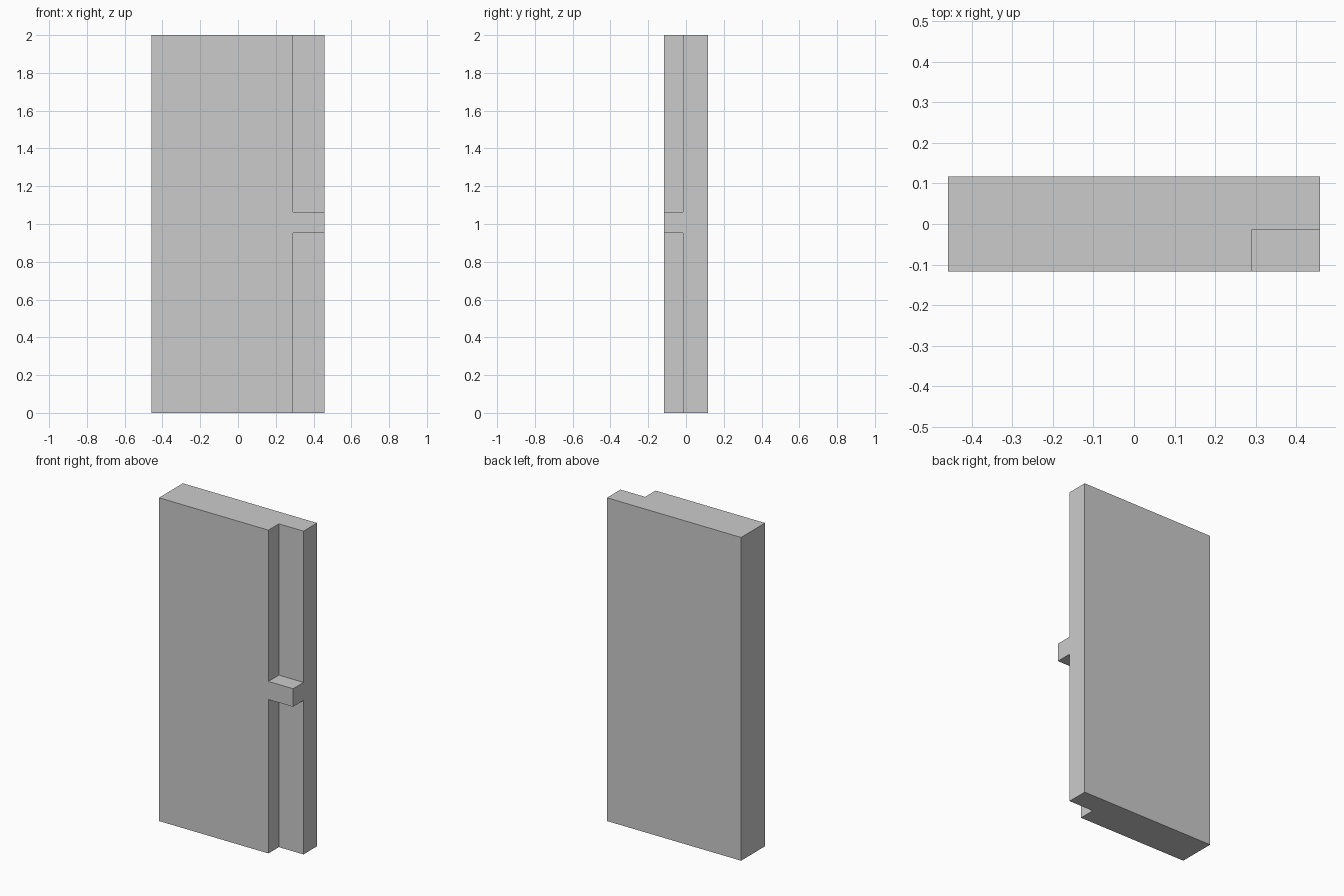
import bpy

if "Cube" in bpy.data.objects:
    bpy.data.objects.remove(bpy.data.objects["Cube"])

HALF_W, HALF_D, HEIGHT = 0.459, 0.117, 2.0
NOTCH_X, NOTCH_Y = 0.29, -0.015        # inner corner of the edge recess
BAR_BOTTOM, BAR_TOP = 0.952, 1.064     # bridge left between the recesses
OVER = 0.1                             # cutter overshoot


def box(name, lo, hi):
    """Axis-aligned box between two corners."""
    bpy.ops.mesh.primitive_cube_add(size=1)
    obj = bpy.context.object
    obj.name = name
    for v in obj.data.vertices:
        v.co = [hi[i] if v.co[i] > 0 else lo[i] for i in range(3)]
    return obj


# Main slab
panel = box("panel", (-HALF_W, -HALF_D, 0), (HALF_W, HALF_D, HEIGHT))

# Recesses along the front right edge, below and above the bridge
for name, z0, z1 in (("lower_recess", -OVER, BAR_BOTTOM),
                     ("upper_recess", BAR_TOP, HEIGHT + OVER)):
    cutter = box(name + "_cutter", (NOTCH_X, -HALF_D - OVER, z0),
                 (HALF_W + OVER, NOTCH_Y, z1))
    cutter.hide_render = True
    mod = panel.modifiers.new(name, 'BOOLEAN')
    mod.operation = 'DIFFERENCE'
    mod.solver = 'EXACT'
    mod.object = cutter
    bpy.context.view_layer.objects.active = panel
    bpy.ops.object.modifier_apply(modifier=name)
    bpy.data.objects.remove(cutter)
